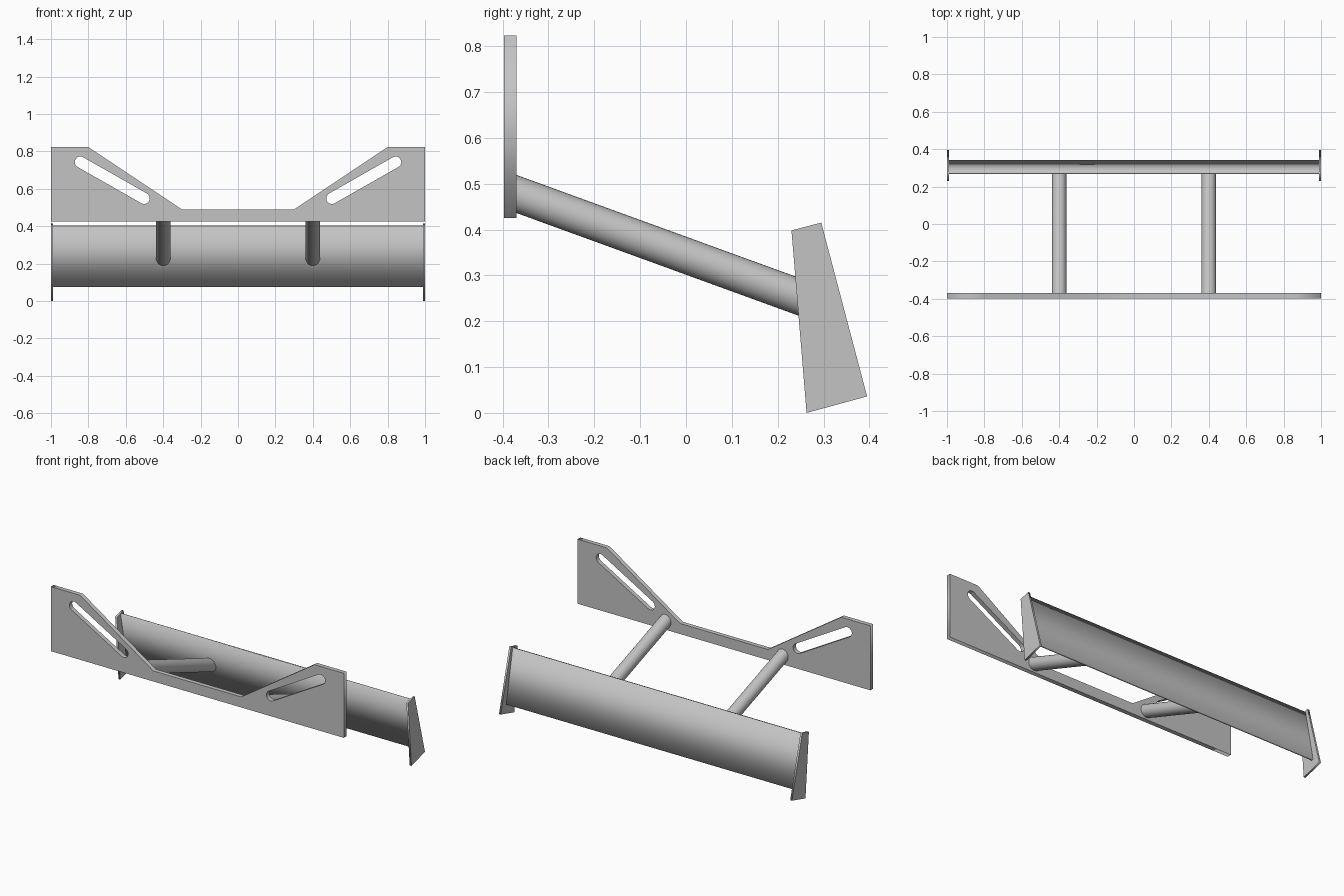
import bpy
from math import sin, cos, pi, radians, atan2
from mathutils import Matrix, Vector

cube = bpy.data.objects.get("Cube")
if cube:
    bpy.data.objects.remove(cube, do_unlink=True)

grey = bpy.data.materials.new("satin grey")
grey.use_nodes = True
colour = (0.55, 0.55, 0.55, 1)
grey.diffuse_color = colour
grey.node_tree.nodes["Principled BSDF"].inputs["Base Color"].default_value = colour

FACING_FRONT = (pi / 2, 0, 0)        # profile x, y -> world x, z
FACING_SIDE = (pi / 2, 0, pi / 2)    # profile x, y -> world y, z


def select_only(ob):
    bpy.ops.object.select_all(action='DESELECT')
    ob.select_set(True)
    bpy.context.view_layer.objects.active = ob


def slab(name, outlines, thickness, rotation, location):
    """Extruded flat profile; outlines after the first are holes."""
    curve = bpy.data.curves.new(name, 'CURVE')
    curve.dimensions = '2D'
    curve.fill_mode = 'BOTH'
    curve.extrude = thickness / 2
    for outline in outlines:
        spline = curve.splines.new('POLY')
        spline.points.add(len(outline) - 1)
        for point, (u, v) in zip(spline.points, outline):
            point.co = (u, v, 0, 1)
        spline.use_cyclic_u = True
    ob = bpy.data.objects.new(name, curve)
    bpy.context.collection.objects.link(ob)
    ob.rotation_euler = rotation
    ob.location = location
    curve.materials.append(grey)
    select_only(ob)
    bpy.ops.object.convert(target='MESH')
    return bpy.context.object


def slot(a, b, radius, steps=12):
    """Rounded slot outline running from a to b."""
    heading = atan2(b[1] - a[1], b[0] - a[0])
    points = []
    for centre, start in ((b, heading - pi / 2), (a, heading + pi / 2)):
        for i in range(steps + 1):
            angle = start + pi * i / steps
            points.append((centre[0] + radius * cos(angle),
                           centre[1] + radius * sin(angle)))
    return points


# Front plate with a lowered middle and two slanted slots
half = [(1, 0.425), (1, 0.823), (0.8, 0.823), (0.3, 0.49)]
outline = half + [(-x, z) for x, z in reversed(half)]
slots = [slot((s * 0.502, 0.549), (s * 0.843, 0.743), 0.03) for s in (-1, 1)]
slab("front_plate", [outline] + slots, 0.027, FACING_FRONT, (0, -0.3835, 0))

# Tilted rear blade
blade = [(0.267, 0.401), (0.331, 0.075), (0.342, 0.078), (0.278, 0.404)]
slab("rear_blade", [blade], 1.98, FACING_SIDE, (0, 0, 0))

# End plates on the blade
end = [(0.263, 0), (0.395, 0.036), (0.295, 0.415), (0.23, 0.398)]
for side, s in (("left", 1), ("right", -1)):
    slab(side + "_end_plate", [end], 0.012, FACING_SIDE, (s * 0.994, 0, 0))

# Sloping tubes, mitred to the front plate and the blade
along = Vector((0, cos(radians(20)), -sin(radians(20))))
middle = Vector((0, -0.036, 0.356))
front_plane = (Vector((0, -0.375, 0)), Vector((0, 1, 0)))
blade_plane = (Vector((0, 0.270, 0.401)), Vector((0, 0.326, 0.064)))
for side, s in (("left", 1), ("right", -1)):
    bpy.ops.mesh.primitive_cylinder_add(vertices=32, radius=0.039, depth=0.7)
    tube = bpy.context.object
    tube.name = side + "_tube"
    turn = along.to_track_quat('Z', 'X').to_matrix().to_4x4()
    tube.data.transform(Matrix.Translation(middle) @ turn)
    for vert in tube.data.vertices:
        ahead = (vert.co - middle).dot(along) > 0
        origin, normal = blade_plane if ahead else front_plane
        vert.co += along * ((origin - vert.co).dot(normal) / along.dot(normal))
    tube.location.x = s * 0.4
    tube.data.materials.append(grey)
    select_only(tube)
    bpy.ops.object.shade_smooth_by_angle(angle=radians(35))
